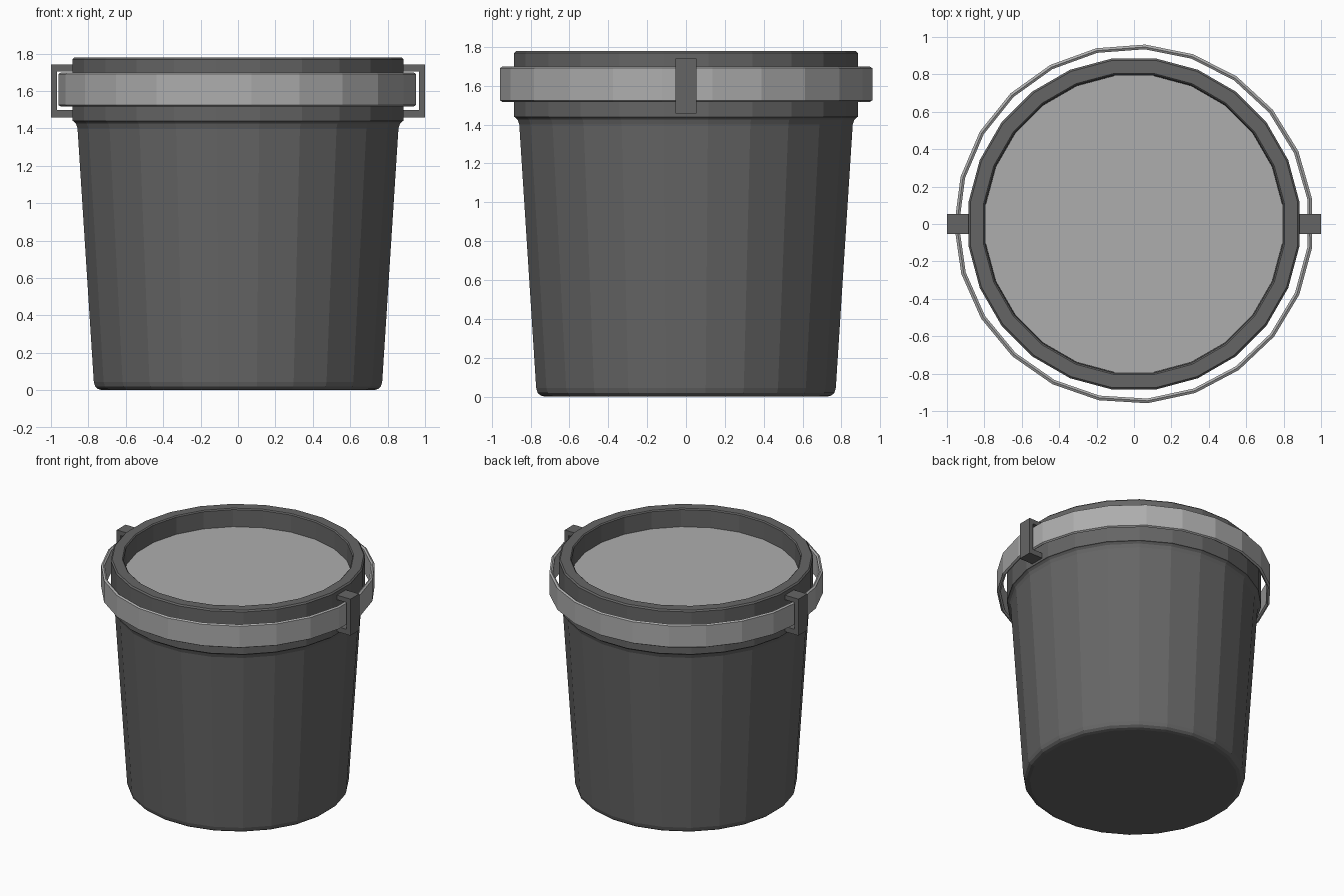
import bpy, bmesh, math

if "Cube" in bpy.data.objects:
    bpy.data.objects.remove(bpy.data.objects["Cube"])


def material(name, v):
    m = bpy.data.materials.new(name)
    m.diffuse_color = (v, v, v, 1)
    m.use_nodes = True
    m.node_tree.nodes["Principled BSDF"].inputs["Base Color"].default_value = m.diffuse_color
    return m


dark = material("dark_grey", 0.13)
light = material("light_grey", 0.42)


def finish(name, bm, mat):
    bmesh.ops.recalc_face_normals(bm, faces=bm.faces)
    me = bpy.data.meshes.new(name)
    bm.to_mesh(me)
    bm.free()
    me.materials.append(mat)
    ob = bpy.data.objects.new(name, me)
    bpy.context.collection.objects.link(ob)
    return ob


def lathe(name, profile, segs, start, mat, closed=False, caps=False):
    """Revolve (radius, z) points around z with flat facets."""
    bm = bmesh.new()
    rings = []
    for r, z in profile:
        angles = [math.radians(start + 360 * k / segs) for k in range(segs)]
        rings.append([bm.verts.new((r * math.cos(a), r * math.sin(a), z)) for a in angles])
    pairs = list(zip(rings, rings[1:]))
    if closed:
        pairs.append((rings[-1], rings[0]))
    for a, b in pairs:
        for k in range(segs):
            j = (k + 1) % segs
            bm.faces.new((a[k], a[j], b[j], b[k]))
    if caps:
        bm.faces.new(rings[0])
        bm.faces.new(rings[-1])
    return finish(name, bm, mat)


# bucket shell: rounded base, tapered wall, thick rim, hollow inside
SEGS = 24
K = 1 / math.cos(math.pi / SEGS)
shell = [(0.725, 0), (0.748, 0.006), (0.764, 0.02), (0.771, 0.045),
         (0.858, 1.40), (0.866, 1.425), (0.878, 1.437), (0.885, 1.44),
         (0.885, 1.768), (0.875, 1.778), (0.805, 1.778), (0.797, 1.77),
         (0.79, 1.45), (0.70, 0.06)]
lathe("bucket_shell", [(r * K, z) for r, z in shell], SEGS, 7.5, dark, caps=True)

# contents surface recessed below the rim
lathe("fill_surface", [(0.793 * K, 1.62), (0.793 * K, 1.64)], SEGS, 7.5, light, caps=True)

# loose handle band resting around the rim, chamfered section
band = [(0.936, 1.525), (0.948, 1.517), (0.961, 1.525),
        (0.961, 1.69), (0.948, 1.698), (0.936, 1.69)]
lathe("handle_band", band, 23, -117, light, closed=True)

# C-shaped clips holding the band on both sides
for name, s in (("clip_right", 1), ("clip_left", -1)):
    outline = [(0.86, 1.458), (1.0, 1.458), (1.0, 1.74), (0.86, 1.74),
               (0.86, 1.705), (0.968, 1.705), (0.968, 1.498), (0.86, 1.498)]
    bm = bmesh.new()
    face = bm.faces.new([bm.verts.new((s * x, -0.054, z)) for x, z in outline])
    ext = bmesh.ops.extrude_face_region(bm, geom=[face], use_keep_orig=True)
    verts = [g for g in ext["geom"] if isinstance(g, bmesh.types.BMVert)]
    bmesh.ops.translate(bm, verts=verts, vec=(0, 0.108, 0))
    finish(name, bm, dark)
